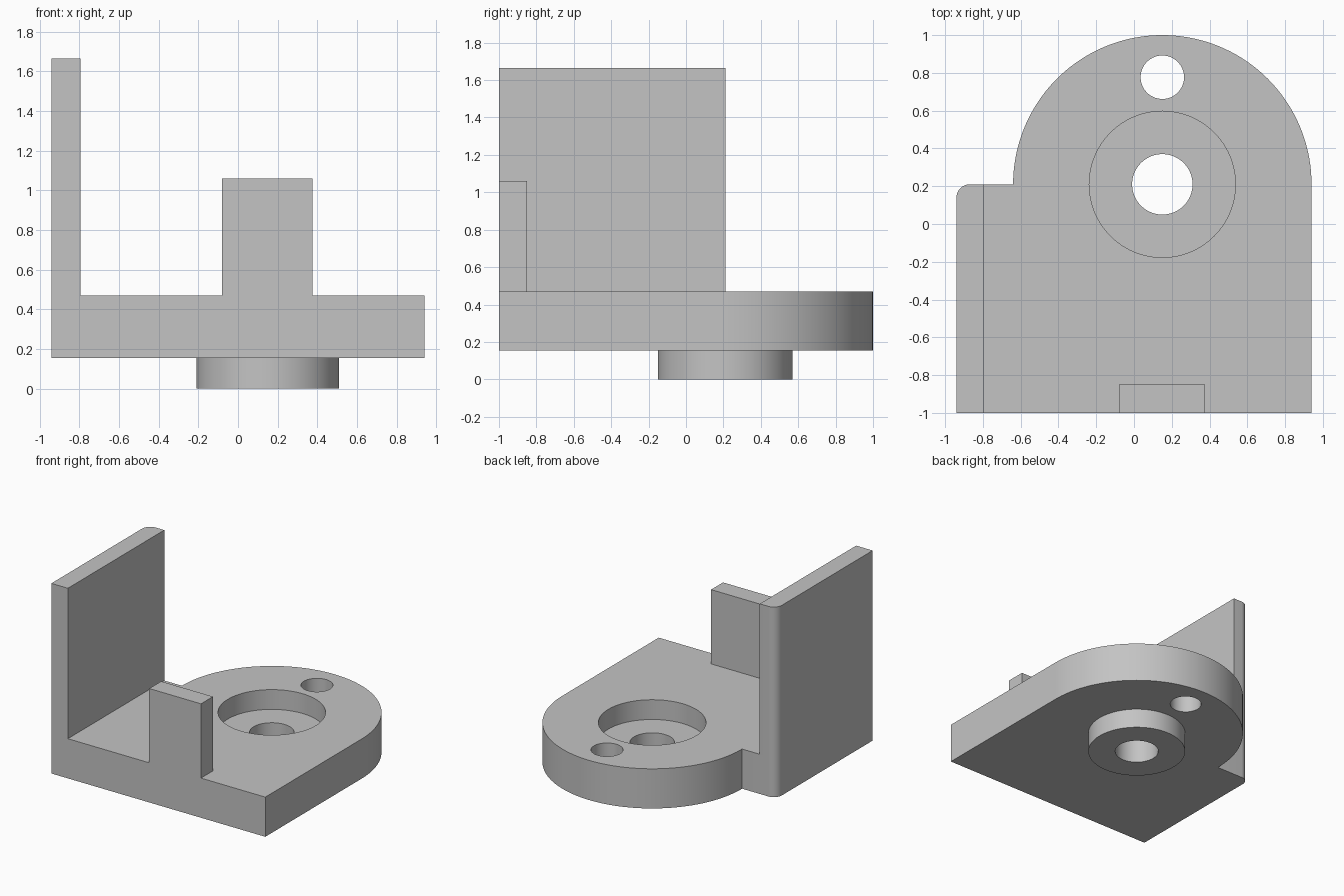
import bpy
import bmesh
from math import cos, sin, pi

if "Cube" in bpy.data.objects:
    bpy.data.objects.remove(bpy.data.objects["Cube"])

grey = bpy.data.materials.new("plain grey")
grey.use_nodes = True
grey.diffuse_color = (0.55, 0.55, 0.55, 1)
grey.node_tree.nodes["Principled BSDF"].inputs["Base Color"].default_value = grey.diffuse_color

# Shared dimensions
CX, CY, R = 0.15, 0.21, 0.79
LEFT, FRONT, CORNER = -0.94, -1.0, 0.07
UNDER, TOP, FLOOR = 0.155, 0.47, 0.313
BORE, RECESS, BOSS = 0.16, 0.387, 0.36


def arc(cx, cy, r, start, end, steps):
    angles = [start + (end - start) * i / steps for i in range(steps + 1)]
    return [(cx + r * cos(a), cy + r * sin(a)) for a in angles]


def circle(cx, cy, r):
    return arc(cx, cy, r, 0, 2 * pi, 96)[:-1]


def prism(name, outline, z0, z1):
    """Extrude a counter-clockwise outline from z0 to z1."""
    bm = bmesh.new()
    face = bm.faces.new([bm.verts.new((x, y, z0)) for x, y in outline])
    moved = bmesh.ops.extrude_face_region(bm, geom=[face], use_keep_orig=True)
    for item in moved["geom"]:
        if isinstance(item, bmesh.types.BMVert):
            item.co.z = z1
    bmesh.ops.recalc_face_normals(bm, faces=bm.faces)
    mesh = bpy.data.meshes.new(name)
    bm.to_mesh(mesh)
    bm.free()
    mesh.materials.append(grey)
    obj = bpy.data.objects.new(name, mesh)
    bpy.context.collection.objects.link(obj)
    return obj


def activate(obj):
    bpy.ops.object.select_all(action="DESELECT")
    obj.select_set(True)
    bpy.context.view_layer.objects.active = obj


def cut(obj, outline, z0, z1):
    cutter = prism("cutter", outline, z0, z1)
    cutter.hide_render = True
    mod = obj.modifiers.new("cut", "BOOLEAN")
    mod.operation, mod.solver, mod.object = "DIFFERENCE", "EXACT", cutter
    activate(obj)
    bpy.ops.object.modifier_apply(modifier=mod.name)
    bpy.data.objects.remove(cutter)


# Base plate: round back end, side ledge with a rounded corner
rounded_corner = arc(LEFT + CORNER, CY - CORNER, CORNER, pi / 2, pi, 12)
base = prism("base_plate",
             [(LEFT, FRONT), (CX + R, FRONT)] + arc(CX, CY, R, 0, pi, 72) + rounded_corner,
             UNDER, TOP)
cut(base, circle(CX, CY, RECESS), FLOOR, 1)
cut(base, circle(CX, CY, BORE), -1, 1)
cut(base, circle(CX, 0.777, 0.115), -1, 1)

# Ring boss under the plate
boss = prism("bottom_boss", circle(CX, CY, BOSS), 0, UNDER)
cut(boss, circle(CX, CY, BORE), -1, 1)

# Tall side wall, following the ledge corner
inner = -0.795
wall = prism("side_wall", [(LEFT, FRONT), (inner, FRONT), (inner, CY)] + rounded_corner, TOP, 1.665)

# Short front tab
tab = prism("front_tab", [(-0.08, FRONT), (0.375, FRONT), (0.375, -0.85), (-0.08, -0.85)], TOP, 1.06)

for part in (base, boss, wall, tab):
    activate(part)
    bpy.ops.object.shade_smooth_by_angle(angle=pi / 6)
